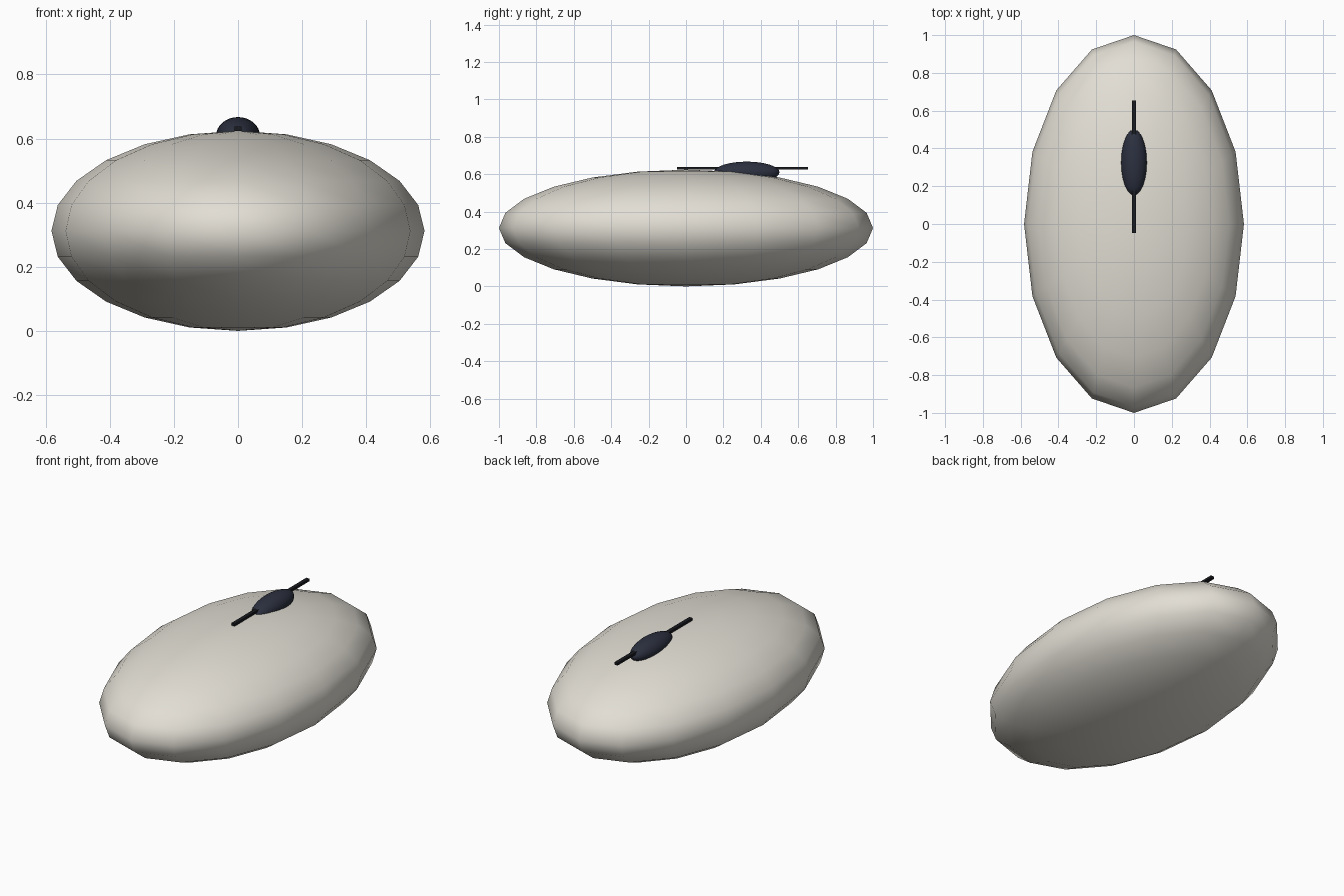
import bpy

if "Cube" in bpy.data.objects:
    bpy.data.objects.remove(bpy.data.objects["Cube"])


def material(name, rgb):
    m = bpy.data.materials.new(name)
    m.diffuse_color = (*rgb, 1)
    m.use_nodes = True
    m.node_tree.nodes["Principled BSDF"].inputs["Base Color"].default_value = m.diffuse_color
    return m


def ellipsoid(name, segments, rings, centre, radii, mat):
    bpy.ops.mesh.primitive_uv_sphere_add(segments=segments, ring_count=rings, radius=1, location=centre)
    ob = bpy.context.object
    ob.name = name
    ob.scale = radii
    bpy.ops.object.transform_apply(location=False, rotation=False, scale=True)
    bpy.ops.object.shade_smooth()
    ob.data.materials.append(mat)
    return ob


shell_mat = material("warm_grey", (0.76, 0.73, 0.66))
wheel_mat = material("dark_navy", (0.025, 0.03, 0.05))
slot_mat = material("near_black", (0.01, 0.011, 0.014))

# Rounded shell
ellipsoid("shell", 16, 12, (0, 0, 0.312), (0.582, 1.0, 0.312), shell_mat)

# Oval wheel half sunk in the top
ellipsoid("scroll_wheel", 24, 16, (0, 0.325, 0.61), (0.068, 0.175, 0.057), wheel_mat)

# Thin dividing strip running through the wheel
bpy.ops.mesh.primitive_cube_add(size=1, location=(0, 0.303, 0.631))
strip = bpy.context.object
strip.name = "dividing_strip"
strip.scale = (0.022, 0.70, 0.014)
bpy.ops.object.transform_apply(location=False, rotation=False, scale=True)
strip.data.materials.append(slot_mat)
